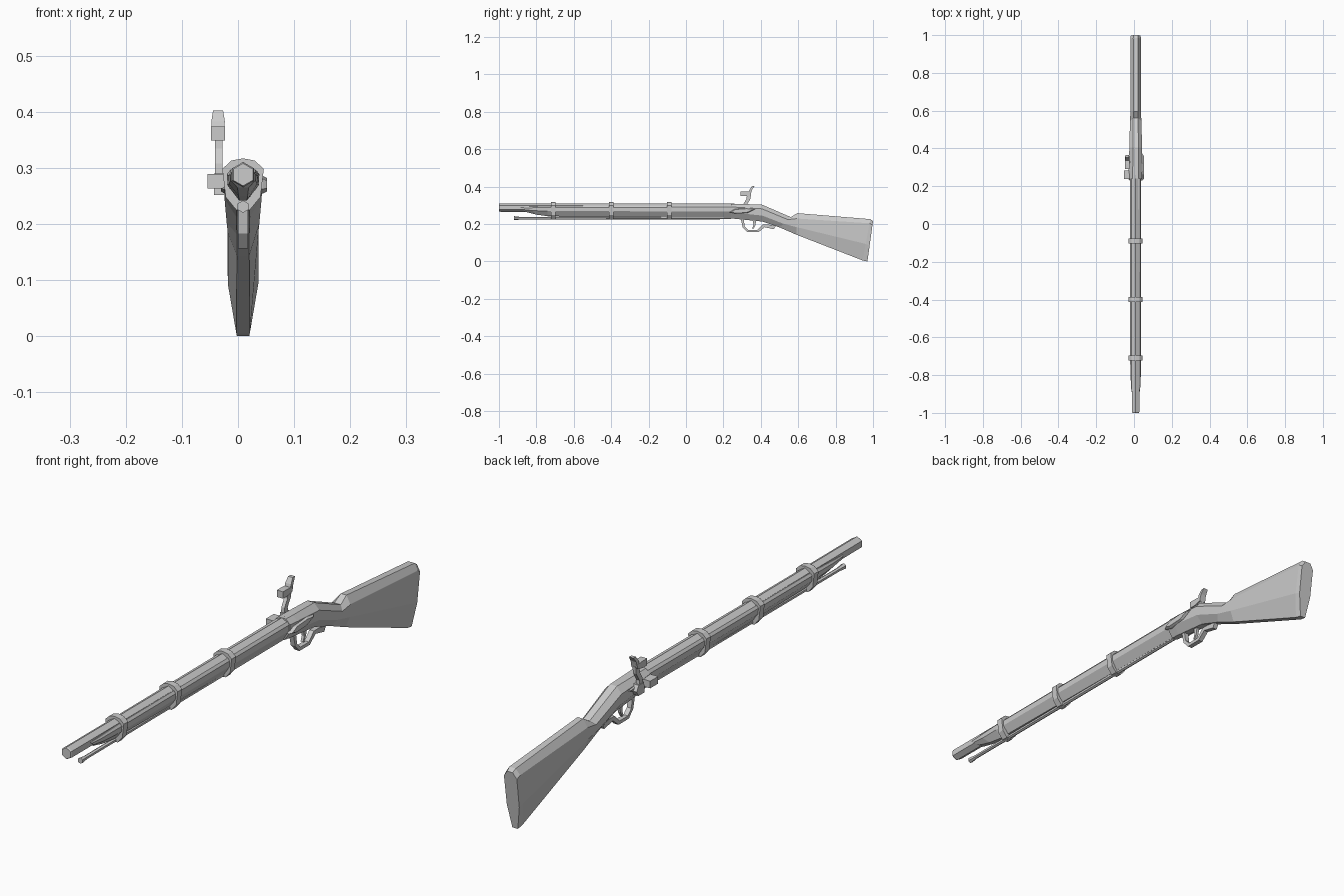
import bpy, bmesh, math

CX = 0.009  # centre line of barrel and stock


def make(name, rings):
    """Skin a list of equal-length point rings and cap both ends."""
    bm = bmesh.new()
    vr = [[bm.verts.new(p) for p in r] for r in rings]
    n = len(rings[0])
    for a, b in zip(vr, vr[1:]):
        for i in range(n):
            j = (i + 1) % n
            bm.faces.new((a[i], a[j], b[j], b[i]))
    bm.faces.new(vr[0])
    bm.faces.new(vr[-1])
    bmesh.ops.recalc_face_normals(bm, faces=bm.faces)
    me = bpy.data.meshes.new(name)
    bm.to_mesh(me)
    bm.free()
    ob = bpy.data.objects.new(name, me)
    bpy.context.collection.objects.link(ob)
    return ob


def side_profile(name, yz, x0, x1):
    return make(name, [[(x, y, z) for y, z in yz] for x in (x0, x1)])


def rod(name, sections, sides=6):
    """Straight rod along y; sections are (y, z, radius)."""
    return make(name, [[(CX + r * math.sin(2 * math.pi * i / sides), y,
                         z + r * math.cos(2 * math.pi * i / sides))
                        for i in range(sides)] for y, z, r in sections])


def loft(name, sections):
    """Eight-sided sections: y top, y bottom, z top, z bottom,
    half widths top / side / bottom, side corner fractions."""
    rings = []
    for yt, yb, zt, zb, wt, wm, wb, u1, u2 in sections:
        half = [(wt, 0), (wm, u1), (wm * 0.97, u2), (wb, 1)]
        pts = half + [(-w, u) for w, u in reversed(half)]
        rings.append([(CX + w, yt + (yb - yt) * u, zt + (zb - zt) * u) for w, u in pts])
    return make(name, rings)


# Barrel
rod("barrel", [(-1.0, 0.288, 0.020), (-0.995, 0.288, 0.0225), (0.26, 0.286, 0.0225)])

# Stock, from the nose to the lock
loft("fore_stock", [
    (-0.89, -0.86, 0.291, 0.265, 0.020, 0.023, 0.010, 0.15, 0.5),
    (-0.84, -0.80, 0.293, 0.250, 0.022, 0.026, 0.008, 0.15, 0.5),
    (-0.74, -0.74, 0.297, 0.242, 0.022, 0.029, 0.007, 0.15, 0.5),
    (0.25, 0.25, 0.300, 0.233, 0.022, 0.029, 0.007, 0.15, 0.5)])

# Lock body, wrist and butt
loft("rear_stock", [
    (0.24, 0.24, 0.308, 0.230, 0.016, 0.032, 0.010, 0.22, 0.6),
    (0.28, 0.28, 0.307, 0.226, 0.016, 0.035, 0.012, 0.22, 0.6),
    (0.405, 0.41, 0.304, 0.213, 0.014, 0.034, 0.012, 0.25, 0.65),
    (0.56, 0.50, 0.237, 0.182, 0.013, 0.030, 0.011, 0.25, 0.65),
    (0.595, 0.59, 0.258, 0.143, 0.011, 0.028, 0.011, 0.25, 0.65),
    (0.985, 0.945, 0.226, 0.005, 0.013, 0.028, 0.012, 0.10, 0.6),
    (1.0, 0.97, 0.216, 0.0, 0.011, 0.026, 0.011, 0.10, 0.6)])

# Ramrod with flared tip
rod("ramrod", [(-0.92, 0.231, 0.011), (-0.89, 0.231, 0.0075), (0.24, 0.233, 0.0075)])

# Barrel bands
half = [(0.0, 0.317), (0.021, 0.313), (0.037, 0.298), (0.031, 0.248), (0.012, 0.225)]
outline = half + [(-x, z) for x, z in reversed(half[1:])]
for i, y in enumerate((-0.71, -0.40, -0.09)):
    make(f"barrel_band_{i + 1}",
         [[(CX + x, yy, z) for x, z in outline] for yy in (y - 0.0125, y + 0.0125)])

# Side plates: bevelled lozenge on both sides of the lock
plate = [(0.23, 0.262), (0.26, 0.254), (0.33, 0.259), (0.372, 0.280),
         (0.33, 0.286), (0.26, 0.280)]
for name, x_in, x_out in (("side_plate", 0.036, 0.052), ("lock_plate", -0.018, -0.030)):
    yc, zc = 0.295, 0.270
    make(name, [[(x_in, y, z) for y, z in plate],
                [((x_in + x_out) / 2, y, z) for y, z in plate],
                [(x_out, yc + 0.85 * (y - yc), zc + 0.75 * (z - zc)) for y, z in plate]])

# Bolster block beside the breech
side_profile("bolster", [(0.237, 0.263), (0.283, 0.263), (0.283, 0.289), (0.237, 0.289)],
             -0.054, -0.018)
# Hammer: pivot, neck, striking head and thumb spur
side_profile("hammer_pivot", [(0.300, 0.252), (0.335, 0.252), (0.345, 0.270),
                              (0.333, 0.290), (0.302, 0.290)], -0.043, -0.022)
side_profile("hammer_neck", [(0.305, 0.270), (0.328, 0.270), (0.326, 0.305), (0.345, 0.335),
                             (0.348, 0.362), (0.326, 0.362), (0.324, 0.335), (0.308, 0.308)],
             -0.041, -0.028)
side_profile("hammer_head", [(0.292, 0.349), (0.318, 0.349), (0.346, 0.356), (0.350, 0.372),
                             (0.318, 0.374), (0.292, 0.374)], -0.048, -0.023)
make("hammer_spur", [[(-0.0355 + w * sx, y + 0.007 * sy, z)
                      for sx, sy in ((-1, -1), (1, -1), (1, 1), (-1, 1))]
                     for y, z, w in ((0.340, 0.362, 0.011), (0.346, 0.383, 0.012),
                                     (0.359, 0.402, 0.009))])

# Trigger guard and trigger
outer = [(0.293, 0.228), (0.303, 0.183), (0.328, 0.156), (0.388, 0.156),
         (0.420, 0.183), (0.470, 0.172), (0.480, 0.190)]
inner = [(0.440, 0.197), (0.411, 0.197), (0.382, 0.168), (0.334, 0.168),
         (0.314, 0.188), (0.308, 0.228)]
side_profile("trigger_guard", outer + inner, CX - 0.009, CX + 0.009)
side_profile("trigger", [(0.355, 0.225), (0.375, 0.225), (0.372, 0.195), (0.360, 0.174),
                         (0.354, 0.177), (0.361, 0.197)], CX - 0.005, CX + 0.005)
